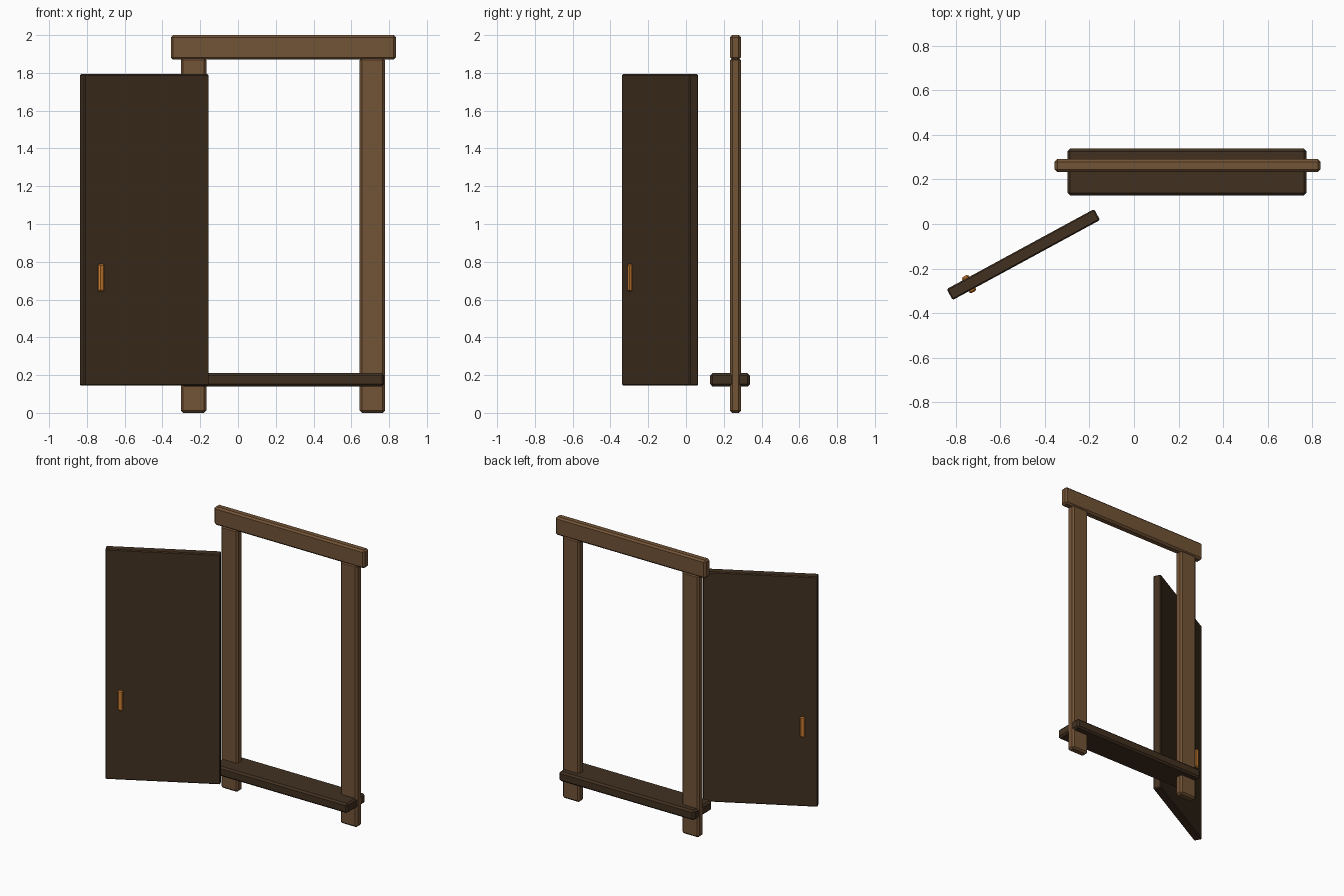
import bpy
import math

if "Cube" in bpy.data.objects:
    bpy.data.objects.remove(bpy.data.objects["Cube"])


def material(name, rgb):
    m = bpy.data.materials.new(name)
    m.diffuse_color = (*rgb, 1.0)
    m.use_nodes = True
    m.node_tree.nodes["Principled BSDF"].inputs["Base Color"].default_value = m.diffuse_color
    return m


FRAME = material("mid brown wood", (0.171, 0.087, 0.037))
DARK = material("dark brown wood", (0.054, 0.030, 0.015))
BRASS = material("orange brass", (0.60, 0.205, 0.030))


def block(name, centre, size, mat, bevel, turn=0.0):
    """Chamfered box, turned about z."""
    bpy.ops.mesh.primitive_cube_add(size=1, location=centre)
    ob = bpy.context.object
    ob.name = name
    ob.scale = size
    bpy.ops.object.transform_apply(location=False, rotation=False, scale=True)
    ob.rotation_euler.z = turn
    mod = ob.modifiers.new("chamfer", "BEVEL")
    mod.width = bevel
    mod.segments = 1
    ob.data.materials.append(mat)
    return ob


# Door frame: two posts, lintel and sill
FX, FY = 0.238, 0.262
for side, name in ((-1, "left_post"), (1, "right_post")):
    block(name, (FX + side * 0.473, FY, 0.94), (0.134, 0.058, 1.88), FRAME, 0.012)
block("lintel", (FX + 0.002, FY, 1.935), (1.192, 0.058, 0.13), FRAME, 0.012)
block("sill", (FX, 0.233, 0.175), (1.072, 0.21, 0.07), DARK, 0.012)

# Open door leaf
ANGLE = math.radians(28.5)
DX, DY = -0.496, -0.137
block("door", (DX, DY, 0.969), (0.752, 0.056, 1.648), DARK, 0.006, ANGLE)

# Handle passing through the door
off = -0.277
block("handle", (DX + off * math.cos(ANGLE), DY + off * math.sin(ANGLE), 0.715),
      (0.034, 0.082, 0.144), BRASS, 0.007, ANGLE)
